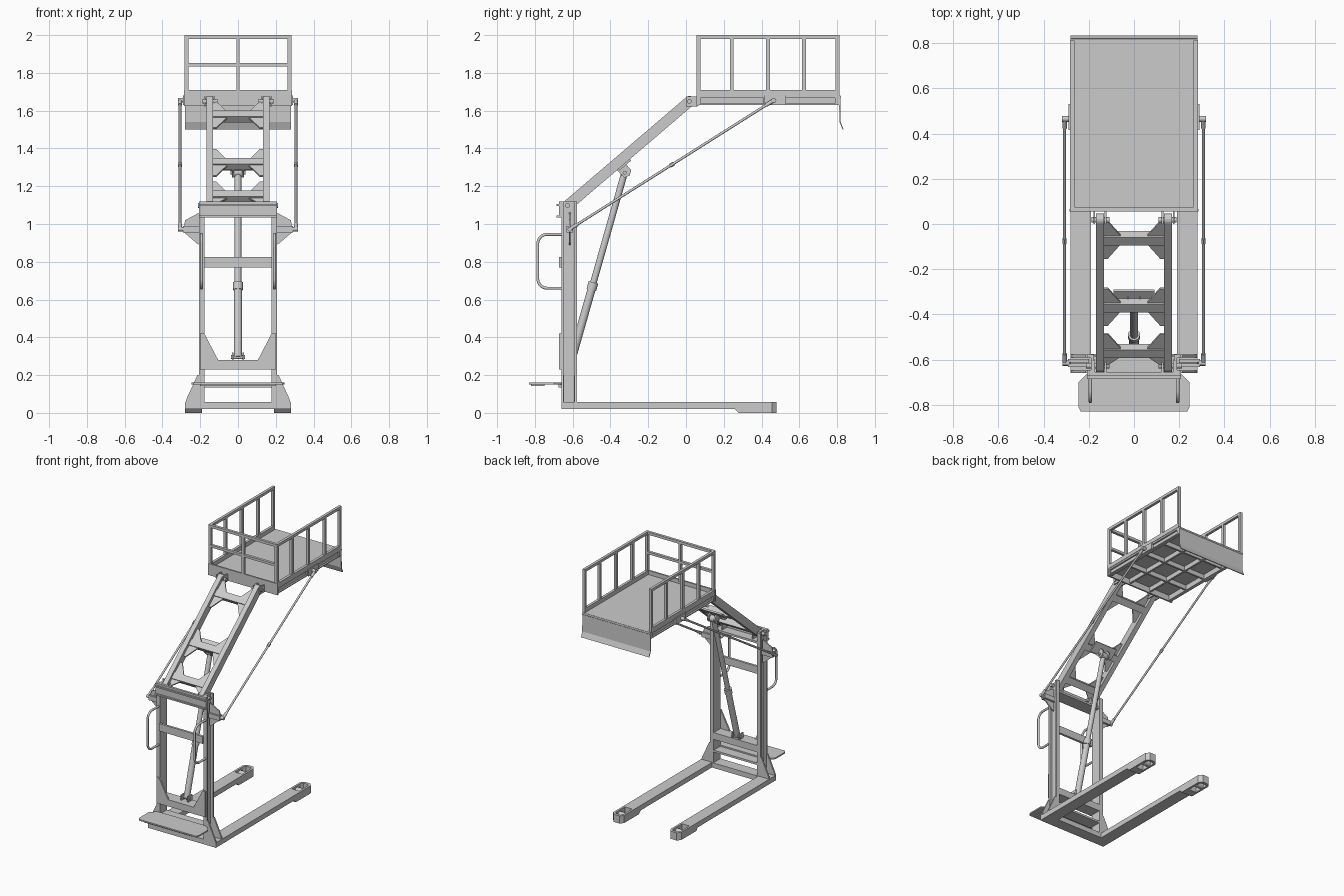
import bpy, bmesh, math
from mathutils import Vector, Matrix

if "Cube" in bpy.data.objects:
    bpy.data.objects.remove(bpy.data.objects["Cube"])


def finish(name, bm, mirror=False, matrix=None, smooth=False):
    bmesh.ops.recalc_face_normals(bm, faces=bm.faces[:])
    me = bpy.data.meshes.new(name)
    bm.to_mesh(me)
    bm.free()
    if matrix:
        me.transform(matrix)
    ob = bpy.data.objects.new(name, me)
    bpy.context.collection.objects.link(ob)
    if mirror:
        ob.modifiers.new("Mirror", 'MIRROR')
    if smooth:
        bpy.ops.object.select_all(action='DESELECT')
        bpy.context.view_layer.objects.active = ob
        ob.select_set(True)
        bpy.ops.object.shade_smooth_by_angle(angle=math.radians(40))
    return ob


def prism(name, axis, pts, a, b, mirror=False, matrix=None):
    """Extrude a 2D outline along an axis from a to b."""
    place = {'x': lambda p, d: (d, p[0], p[1]),
             'y': lambda p, d: (p[0], d, p[1]),
             'z': lambda p, d: (p[0], p[1], d)}[axis]
    bm = bmesh.new()
    lo = [bm.verts.new(place(p, a)) for p in pts]
    hi = [bm.verts.new(place(p, b)) for p in pts]
    bm.faces.new(lo)
    bm.faces.new(hi[::-1])
    for i in range(len(pts)):
        j = (i + 1) % len(pts)
        bm.faces.new((lo[i], lo[j], hi[j], hi[i]))
    return finish(name, bm, mirror, matrix)


def box(name, x0, x1, y0, y1, z0, z1, mirror=False, matrix=None):
    return prism(name, 'z', [(x0, y0), (x1, y0), (x1, y1), (x0, y1)], z0, z1, mirror, matrix)


def rod(name, p, q, r, mirror=False, seg=20):
    p, q = Vector(p), Vector(q)
    bm = bmesh.new()
    bmesh.ops.create_cone(bm, cap_ends=True, segments=seg, radius1=r, radius2=r, depth=(q - p).length)
    m = Matrix.Translation((p + q) / 2) @ (q - p).to_track_quat('Z', 'Y').to_matrix().to_4x4()
    return finish(name, bm, mirror, m, True)


def arc(cx, cy, r, a0, a1, n=8):
    return [(cx + r * math.cos(math.radians(a0 + (a1 - a0) * i / n)),
             cy + r * math.sin(math.radians(a0 + (a1 - a0) * i / n))) for i in range(n + 1)]


# Base: crossbar, two legs, open wheel pockets at the tips
box("base_crossbar", -0.19, 0.19, -0.66, -0.575, 0.02, 0.057)
box("base_leg", 0.19, 0.28, -0.66, 0.34, 0.02, 0.057, True)
prism("leg_tip_wedge", 'x', [(0.26, 0.02), (0.28, 0.0), (0.34, 0.0), (0.34, 0.02)], 0.19, 0.28, True)
prism("leg_tip", 'z', [(0.19, 0.34), (0.205, 0.34), (0.205, 0.445), (0.215, 0.46), (0.255, 0.46),
                       (0.265, 0.445), (0.265, 0.34), (0.28, 0.34), (0.28, 0.455), (0.26, 0.48),
                       (0.21, 0.48), (0.19, 0.455)], 0.0, 0.057, True)
rod("leg_roller", (0.205, 0.40, 0.024), (0.265, 0.40, 0.024), 0.022, True)

# Mast: outward channels, cross plates, foot gussets
prism("mast_post", 'z', [(0.178, -0.66), (0.207, -0.66), (0.207, -0.646), (0.19, -0.646), (0.19, -0.592),
                         (0.207, -0.592), (0.207, -0.578), (0.178, -0.578)], 0.057, 1.12, True)
for y in (-0.66, -0.59):
    prism("mast_foot_gusset", 'y', [(0.2, 0.057), (0.278, 0.057), (0.272, 0.075), (0.215, 0.2), (0.2, 0.2)],
          y, y + 0.012, True)
prism("mast_lower_plate", 'y', [(-0.2, 0.23), (0.2, 0.23), (0.2, 0.42), (0.178, 0.42), (0.105, 0.28),
                                (-0.105, 0.28), (-0.178, 0.42), (-0.2, 0.42)], -0.672, -0.66)
box("mast_lower_shelf", -0.178, 0.178, -0.66, -0.58, 0.23, 0.28)
box("mast_middle_plate", -0.18, 0.18, -0.672, -0.655, 0.77, 0.825)
box("mast_top_plate", -0.207, 0.207, -0.672, -0.655, 1.035, 1.12)
for z in (1.035, 1.095):
    box("mast_top_flange", -0.207, 0.207, -0.685, -0.66, z, z + 0.01)
box("mast_top_shelf", -0.178, 0.178, -0.66, -0.585, 1.035, 1.05)

# Operator footplate
prism("footplate", 'z', [(-0.245, -0.81), (-0.235, -0.83), (0.235, -0.83), (0.245, -0.81), (0.245, -0.7),
                         (0.2, -0.655), (-0.2, -0.655), (-0.245, -0.7)], 0.15, 0.16)
box("footplate_stiffener", -0.2, 0.2, -0.82, -0.75, 0.142, 0.15)
box("footplate_mount", -0.18, 0.18, -0.675, -0.58, 0.135, 0.15)

# Bent grab handles
path = [(-0.655, 0.945)] + arc(-0.735, 0.895, 0.05, 90, 180) + arc(-0.735, 0.71, 0.05, 180, 270) + [(-0.655, 0.66)]
for s in (-1, 1):
    cu = bpy.data.curves.new("grab_handle", 'CURVE')
    cu.dimensions = '3D'
    cu.bevel_depth = 0.008
    cu.bevel_resolution = 3
    cu.use_fill_caps = True
    sp = cu.splines.new('POLY')
    sp.points.add(len(path) - 1)
    for pt, (y, z) in zip(sp.points, path):
        pt.co = (s * 0.193, y, z, 1)
    ob = bpy.data.objects.new("grab_handle", cu)
    bpy.context.collection.objects.link(ob)
    bpy.ops.object.select_all(action='DESELECT')
    bpy.context.view_layer.objects.active = ob
    ob.select_set(True)
    bpy.ops.object.convert(target='MESH')
    bpy.ops.object.shade_smooth_by_angle(angle=math.radians(40))

# Side outriggers carrying the levelling rods
prism("outrigger_plate", 'y', [(0.2, 1.06), (0.215, 1.055), (0.28, 1.02), (0.285, 0.99), (0.285, 0.955),
                               (0.215, 0.895), (0.2, 0.89)], -0.62, -0.611, True)
box("outrigger_bar", 0.2, 0.292, -0.633, -0.597, 0.955, 0.99, True)
rod("outrigger_pin", (0.29, -0.615, 0.973), (0.317, -0.615, 0.973), 0.012, True)

# Levelling rods with turnbuckle nuts
a, b = Vector((0.307, -0.615, 0.973)), Vector((0.307, 0.465, 1.655))
rod("levelling_rod", a, b, 0.007, True, 12)
mid, d = (a + b) / 2, (b - a).normalized() * 0.012
rod("turnbuckle", mid - d, mid + d, 0.011, True, 6)
for end, sgn in ((a, 1), (b, -1)):
    rod("rod_end", end, end + d * 4 * sgn, 0.010, True)
rod("rod_upper_pin", (0.27, 0.465, 1.655), (0.318, 0.465, 1.655), 0.013, True)

# Boom: ladder frame built flat, then raised around its lower pivot
BOOM = Matrix.Translation((0, -0.627, 1.098)) @ Matrix.Rotation(math.radians(40.5), 4, 'X')
L = 0.85
rail = arc(L, 0, 0.028, -90, 90) + arc(0, 0, 0.028, 90, 270)
prism("boom_rail", 'x', rail, 0.132, 0.168, True, BOOM)
for u in (0.08, 0.345, 0.735):
    box("boom_crosspiece", -0.132, 0.132, u - 0.024, u + 0.024, -0.028, 0.014, False, BOOM)
    for s in (-1, 1):
        e = u + s * 0.023
        h = 0.085 if u + s * 0.1 > 0 else 0.05
        prism("boom_gusset", 'z', [(0.133, e), (0.058, e), (0.116, e + s * h), (0.133, e + s * h)],
              -0.004, 0.006, True, BOOM)
box("cylinder_mount_plate", -0.09, 0.09, 0.33, 0.41, -0.038, -0.026, False, BOOM)
prism("cylinder_lug", 'x', [(-0.365, 1.285), (-0.325, 1.325), (-0.29, 1.285), (-0.298, 1.257), (-0.325, 1.245)],
      0.022, 0.032, True)
rod("cylinder_upper_pin", (-0.04, -0.325, 1.272), (0.04, -0.325, 1.272), 0.01)

# Clevis plates and pins at both boom ends
for x in (0.122, 0.172):
    box("platform_clevis", x, x + 0.008, 0.0, 0.06, 1.622, 1.676, True)
    prism("mast_clevis", 'x', [(-0.66, 1.04), (-0.6, 1.04), (-0.6, 1.11), (-0.615, 1.12), (-0.66, 1.12)],
          x, x + 0.008, True)
rod("platform_pivot_pin", (0.108, 0.018, 1.649), (0.188, 0.018, 1.649), 0.012, True)
rod("mast_pivot_pin", (0.108, -0.627, 1.098), (0.212, -0.627, 1.098), 0.012, True)

# Lift cylinder
p, q = Vector((0, -0.602, 0.295)), Vector((0, -0.325, 1.272))
rod("lift_barrel", p, p.lerp(q, 0.385), 0.0215, seg=28)
rod("lift_collar", p.lerp(q, 0.365), p.lerp(q, 0.405), 0.026, seg=28)
rod("lift_piston", p.lerp(q, 0.38), q, 0.0175, seg=28)
rod("lift_piston_eye", (-0.02, *q.yz), (0.02, *q.yz), 0.023, seg=28)
rod("lift_lower_pin", (-0.036, *p.yz), (0.036, *p.yz), 0.011)
box("lift_lower_lug", 0.023, 0.031, -0.63, -0.58, 0.275, 0.32, True)

# Platform deck, outward side channels, underside grid
X, Y0, Y1 = 0.28, 0.055, 0.812
box("platform_floor", -X, X, Y0, Y1, 1.668, 1.68)
prism("platform_side_channel", 'y', [(0.255, 1.63), (X, 1.63), (X, 1.637), (0.268, 1.637), (0.268, 1.669),
                                     (0.255, 1.669)], Y0, Y1, True)
for y0, y1 in ((Y0, 0.077), (0.41, 0.525), (0.79, Y1)):
    box("side_channel_block", 0.262, X, y0, y1, 1.63, 1.67, True)
box("rod_mount_pad", 0.275, 0.29, 0.415, 0.53, 1.63, 1.68, True)
box("platform_long_beam", 0.082, 0.096, Y0, Y1, 1.635, 1.67, True)
for y in (0.24, 0.43, 0.62, 0.80):
    box("platform_cross_beam", -0.257, 0.257, y - 0.007, y + 0.007, 1.635, 1.67)
box("platform_front_plate", -0.285, 0.285, Y0, Y0 + 0.012, 1.625, 1.71)

# Guard rails on the front and both sides
for z0, z1 in ((1.68, 1.71), (1.98, 2.0)):
    box("side_rail", 0.263, 0.283, Y0, Y1, z0, z1, True)
for y in (0.066, 0.242, 0.434, 0.625, 0.802):
    box("side_rail_post", 0.263, 0.283, y - 0.01, y + 0.01, 1.7, 1.985, True)
for z0, z1 in ((1.835, 1.853), (1.98, 2.0)):
    box("front_rail", -0.27, 0.27, Y0, Y0 + 0.02, z0, z1)
box("front_rail_post", -0.009, 0.009, Y0, Y0 + 0.02, 1.7, 1.985)

# Hanging loading flap at the open end
prism("loading_flap", 'x', [(0.81, 1.68), (0.818, 1.68), (0.819, 1.54), (0.834, 1.502), (0.829, 1.5),
                            (0.813, 1.54), (0.81, 1.66)], -X, X)
rod("flap_hinge", (-X, 0.815, 1.672), (X, 0.815, 1.672), 0.007, seg=12)
